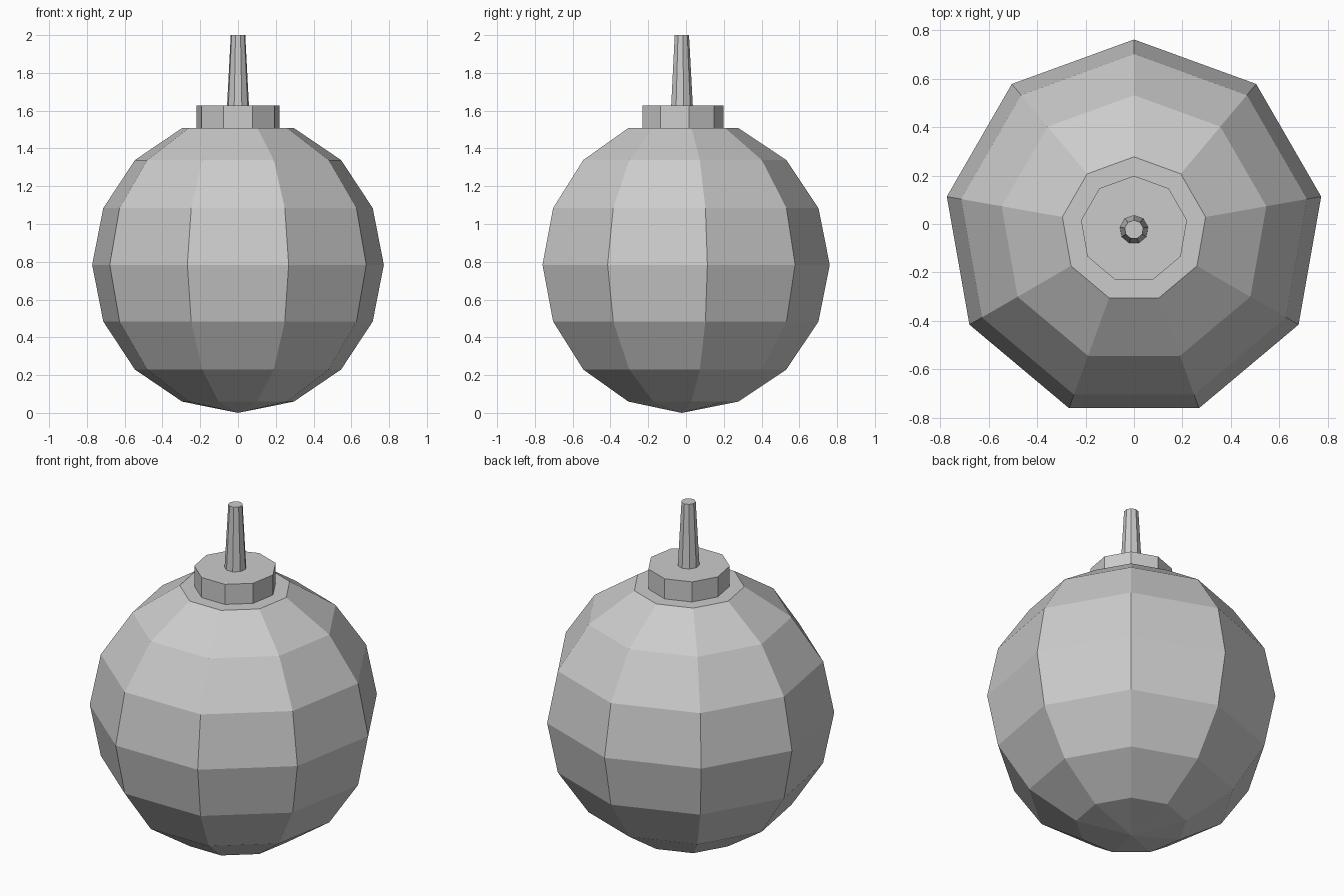
import bpy
import math

cube = bpy.data.objects.get("Cube")
if cube:
    bpy.data.objects.remove(cube, do_unlink=True)

SIDES = 9
CENTRE_Y = -0.023
RADIUS = 0.784

grey = bpy.data.materials.new("light grey")
grey.use_nodes = True
colour = (0.6, 0.6, 0.6, 1)
grey.diffuse_color = colour
grey.node_tree.nodes["Principled BSDF"].inputs["Base Color"].default_value = colour


def lathe(name, profile):
    """Spin a (radius, height) profile into flat sides; close both ends."""
    verts, faces, rings = [], [], []
    for r, z in profile:
        start = len(verts)
        count = SIDES if r > 0 else 1
        for i in range(count):
            a = math.pi / 2 + math.tau * i / SIDES
            verts.append((r * math.cos(a), r * math.sin(a) + CENTRE_Y, z))
        rings.append([start + i % count for i in range(SIDES)])
    for low, high in zip(rings, rings[1:]):
        for i in range(SIDES):
            j = (i + 1) % SIDES
            quad = [low[i], low[j], high[j], high[i]]
            faces.append(list(dict.fromkeys(quad)))
    if profile[0][0] > 0:
        faces.append(rings[0][::-1])
    faces.append(rings[-1])
    mesh = bpy.data.meshes.new(name)
    mesh.from_pydata(verts, [], faces)
    mesh.materials.append(grey)
    obj = bpy.data.objects.new(name, mesh)
    bpy.context.collection.objects.link(obj)
    return obj


# Round body: a low-poly sphere with its top sliced off
sphere = [(RADIUS * math.sin(k * math.pi / 8), RADIUS * (1 - math.cos(k * math.pi / 8)))
          for k in range(8)]
lathe("body", sphere)

# Collar on the flat top
body_top = sphere[-1][1]
lathe("collar", [(0.222, body_top), (0.222, 1.627)])

# Tapered stem
lathe("stem", [(0.059, 1.627), (0.039, 2.0)])
